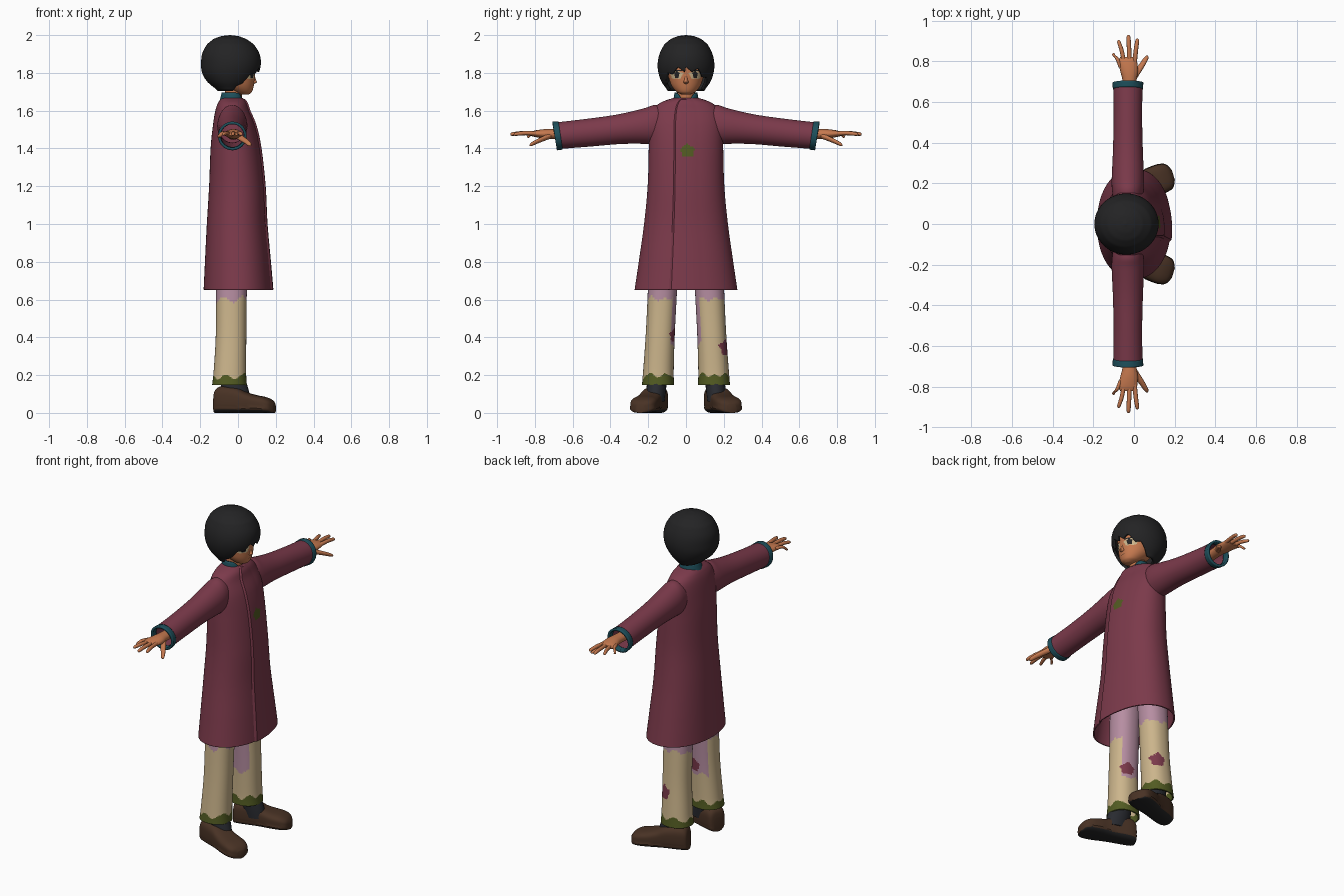
import bpy, bmesh, math
from mathutils import Vector

if "Cube" in bpy.data.objects:
    bpy.data.objects.remove(bpy.data.objects["Cube"])

COLOURS = {
    "maroon": (0.20, 0.042, 0.070), "teal": (0.013, 0.080, 0.107),
    "skin": (0.56, 0.19, 0.078), "black": (0.017, 0.017, 0.018),
    "cream": (0.60, 0.46, 0.26), "lilac": (0.47, 0.27, 0.36),
    "olive": (0.085, 0.105, 0.016), "brown": (0.066, 0.032, 0.018),
    "dark_slate": (0.022, 0.024, 0.030)}
MATS = {}
for n, c in COLOURS.items():
    MATS[n] = bpy.data.materials.new(n)
    MATS[n].diffuse_color = (*c, 1)


def sample(rows, v):
    """Smooth blend through the rows, v from 0 to 1."""
    s = v * (len(rows) - 1)
    i = min(int(s), len(rows) - 2)
    t = s - i
    a, b, c, d = (rows[max(0, min(len(rows) - 1, i + k))] for k in (-1, 0, 1, 2))
    return [0.5 * (2 * q + (r - p) * t + (2 * p - 5 * q + 4 * r - w) * t * t
                   + (3 * q - p - 3 * r + w) * t ** 3) for p, q, r, w in zip(a, b, c, d)]


def spow(x, e):
    return math.copysign(abs(x) ** e, x)


def skin(name, nu, nv, point, colours, rule=None, caps=(True, True), thick=0, angle=40):
    """Closed-around surface from point(angle, v); rule picks a colour per face."""
    bm = bmesh.new()
    rings = [[bm.verts.new(point(2 * math.pi * u / nu, v / nv)) for u in range(nu)]
             for v in range(nv + 1)]
    for a, b in zip(rings, rings[1:]):
        for u in range(nu):
            w = (u + 1) % nu
            bm.faces.new((a[u], a[w], b[w], b[u]))
    for flag, ring in zip(caps, (rings[0], rings[-1])):
        if flag:
            bm.faces.new(ring)
    bmesh.ops.recalc_face_normals(bm, faces=bm.faces)
    if rule:
        for f in bm.faces:
            f.material_index = colours.index(rule(f.calc_center_median(), f.normal))
    me = bpy.data.meshes.new(name)
    bm.to_mesh(me)
    bm.free()
    for c in colours:
        me.materials.append(MATS[c])
    ob = bpy.data.objects.new(name, me)
    bpy.context.collection.objects.link(ob)
    bpy.ops.object.select_all(action='DESELECT')
    ob.select_set(True)
    bpy.context.view_layer.objects.active = ob
    bpy.ops.object.shade_smooth_by_angle(angle=math.radians(angle))
    if thick:
        m = ob.modifiers.new("thickness", 'SOLIDIFY')
        m.thickness, m.offset = thick, -1
    return ob


def upright(rows, e=1.0):
    """Rows: z, centre x, radius x, centre y, radius y."""
    def point(t, v):
        z, cx, rx, cy, ry = sample(rows, v)
        return Vector((cx + rx * spow(math.cos(t), e), cy + ry * spow(math.sin(t), e), z))
    return point


def sideways(rows, s, slant=0.0):
    """Rows: y, centre x, centre z, radius x, radius z; s picks the side."""
    def point(t, v):
        y, cx, cz, rx, rz = sample(rows, v)
        dz = rz * math.sin(t)
        return Vector((cx + rx * math.cos(t), s * (y + slant * dz), cz + dz))
    return point


def blob(a, b, a0, b0, ra, rb):
    """True inside a wobbly oval spot."""
    p, q = (a - a0) / ra, (b - b0) / rb
    return math.hypot(p, q) < 1 + 0.1 * math.sin(5 * math.atan2(q, p))


# Coat body with a front overlap step and an olive stain
COAT = [(.652, 0, .182, 0, .272), (.80, -.003, .172, 0, .25), (1.0, -.007, .158, 0, .222),
        (1.2, -.006, .147, 0, .203), (1.4, -.013, .132, 0, .197), (1.52, -.02, .113, 0, .195),
        (1.6, -.03, .09, 0, .175), (1.642, -.03, .075, 0, .135), (1.668, -.03, .055, 0, .065)]
coat_base = upright(COAT, 0.93)


def coat_point(t, v):
    p = coat_base(t, v)
    s = math.sin(t)
    if math.cos(t) > 0 and -.27 < s < .3 and v < .95:
        p.x += .009 * (.3 - s) / .57
    return p


skin("coat", 144, 136, coat_point, ["maroon", "olive"],
     lambda c, n: "olive" if c.x > 0 and blob(c.y, c.z, .008, 1.388, .035, .032) else "maroon",
     (False, False), .008, 30)

# Neck and collar with a V opening at the front
skin("neck", 24, 6, upright([(1.58, -.03, .045, 0, .045), (1.76, -.02, .045, 0, .045)]), ["skin"])


def collar_point(t, v):
    top = 1.695 - .055 * max(0, math.cos(t)) ** 6
    low = 1.635 - .04 * max(0, math.cos(t)) ** 4
    r = .066 - .010 * v
    return Vector((-.03 + r * math.cos(t) * (1.1 - .1 * v), r * 1.08 * math.sin(t),
                   low + (top - low) * v))


skin("collar", 48, 6, collar_point, ["teal"], None, (False, False), .008)

# Head with eyes and mouth
HEAD = [(1.686, .035, .022, 0, .022), (1.70, .024, .05, 0, .05), (1.735, .002, .082, 0, .078),
        (1.79, -.018, .107, 0, .096), (1.85, -.03, .118, 0, .112), (1.92, -.04, .105, 0, .10),
        (1.96, -.04, .05, 0, .05)]


def face_colour(c, n):
    y = abs(c.y)
    if c.x > .01:
        if blob(y, c.z, .048, 1.792, .013, .019) or (.018 < y < .08 and 1.809 < c.z < 1.815):
            return "black"
        if blob(y, c.z, .05, 1.79, .032, .022):
            return "cream"
        if y < .018 and 1.7235 < c.z < 1.7265:
            return "brown"
    return "skin"


skin("head", 128, 110, upright(HEAD), ["skin", "cream", "black", "brown"], face_colour)
skin("nose", 12, 8, upright([(1.742, .078, .008, 0, .009), (1.75, .086, .014, 0, .014),
                             (1.765, .084, .011, 0, .009), (1.80, .078, .006, 0, .006)]), ["skin"])

# Bobbed hair: each lock runs from the crown to a jagged lower edge
HAIR = [(2.0, -.043, .004, .004), (1.995, -.043, .045, .042), (1.98, -.043, .086, .08),
        (1.95, -.04, .125, .115), (1.90, -.038, .152, .14), (1.85, -.037, .158, .15),
        (1.80, -.04, .15, .146), (1.75, -.042, .118, .128), (1.70, -.042, .062, .095)]


def hair_point(t, v):
    c = math.cos(t)
    edge = 1.825 if c > .95 else 1.705
    for (c0, z0), (c1, z1) in (((.25, 1.705), (.6, 1.77)), ((.6, 1.77), (.95, 1.825))):
        if c0 <= c <= c1:
            edge = z0 + (z1 - z0) * (c - c0) / (c1 - c0)
    if c > .3:
        edge -= .028 * abs((t * 3.4 / math.pi * 2 + .5) % 1 * 2 - 1) - .006
    # Spread samples finely near the crown
    k = 1 - v
    z = 2.0 - (2.0 - edge) * (1 - k ** 1.0) ** 1.6
    for a, b in zip(HAIR, HAIR[1:]):
        if b[0] <= z <= a[0]:
            f = (a[0] - z) / (a[0] - b[0])
            i = HAIR.index(a)
            _, cx, rx, ry = sample(HAIR, (i + f) / (len(HAIR) - 1))
            break
    return Vector((cx + rx * c, ry * math.sin(t), z))


skin("hair", 144, 40, hair_point, ["black"], None, (True, False), .016, 50)

FINGERS = {"little": (-.066, .785, -.100, .842, .0095), "ring": (-.047, .80, -.074, .905, .0105),
           "middle": (-.022, .80, -.027, .930, .011), "index": (.002, .795, .016, .912, .011)}

for s, side in ((1, "left"), (-1, "right")):
    # Sleeve and cuff
    skin(side + "_sleeve", 40, 24, sideways(
        [(.09, -.03, 1.53, .068, .09), (.15, -.03, 1.525, .076, .105), (.21, -.03, 1.518, .08, .094),
         (.35, -.03, 1.502, .074, .078), (.52, -.03, 1.483, .07, .073),
         (.685, -.03, 1.467, .072, .070)], s, .15),
        ["maroon"], None, (True, False), .006)
    skin(side + "_cuff", 40, 4, sideways(
        [(.664, -.03, 1.468, .074, .074), (.695, -.03, 1.466, .076, .076)], s, .15),
        ["teal"], None, (False, False), .014)

    # Hand, fingers and thumb
    skin(side + "_palm", 24, 14, sideways(
        [(.60, -.025, 1.472, .032, .026), (.70, -.022, 1.476, .034, .026),
         (.75, -.024, 1.477, .043, .025), (.80, -.031, 1.478, .046, .017),
         (.822, -.031, 1.477, .036, .010)], s), ["skin"])
    for n, (x0, y0, x1, y1, r) in FINGERS.items():
        z1 = 1.462 if n == "little" else 1.474
        skin(f"{side}_{n}_finger", 12, 10, sideways(
            [(y0 - .015, x0, 1.479, r, r), ((y0 + y1) / 2, (x0 + x1) / 2, 1.481, r, r),
             (y1 - .010, x1, z1 + .002, r * .85, r * .85), (y1, x1, z1, r * .25, r * .25)], s), ["skin"])
    skin(side + "_thumb", 12, 10, sideways(
        [(.715, -.005, 1.468, .018, .016), (.755, .020, 1.452, .019, .014),
         (.795, .047, 1.434, .015, .012), (.818, .060, 1.422, .012, .010),
         (.828, .064, 1.417, .004, .004)], s), ["skin"])

    # Trouser leg: lilac top and inner side, cream below, patches and a muddy hem
    def leg_colour(c, n):
        wave = .012 * math.sin(c.x * 70) + .008 * math.sin(c.y * 95)
        if c.z < .195 + wave:
            return "olive"
        if s > 0 and n.y > 0 and blob(c.x, c.z, .0, .345, .036, .042):
            return "maroon"
        if s < 0 and n.y > 0 and blob(c.x, c.z, -.01, .41, .038, .036):
            return "maroon"
        if c.z > .6 + wave or (n.y * s < -.72 and c.z > .36 + wave):
            return "lilac"
        return "cream"

    skin(side + "_trouser_leg", 72, 100, upright(
        [(.148, -.045, .092, s * .148, .085), (.22, -.043, .086, s * .146, .081),
         (.40, -.037, .081, s * .137, .077), (.60, -.035, .081, s * .127, .077),
         (.95, -.03, .085, s * .11, .08)], .9),
        ["cream", "lilac", "olive", "maroon"], leg_colour, (False, True), .008)

    # Sock
    skin(side + "_sock", 24, 6, upright(
        [(.06, -.005, .075, s * .165, .052), (.13, -.018, .072, s * .157, .052),
         (.22, -.035, .06, s * .15, .052)]), ["dark_slate"])

    # Boot turned outward, with a dark underside
    BOOT = [(-.128, .030, .085), (-.118, .050, .125), (-.08, .060, .142), (0, .062, .132),
            (.05, .064, .108), (.10, .070, .094), (.15, .070, .084), (.185, .056, .068),
            (.203, .024, .048)]
    turn = math.radians(18) * s

    def boot_point(t, v):
        d, w, h = sample(BOOT, v)
        y = w * spow(math.cos(t), .7)
        z = h / 2 + h / 2 * spow(math.sin(t), .6)
        if z < .028:
            y *= 1.06
        return Vector((d * math.cos(turn) - y * math.sin(turn),
                       s * .18 + d * math.sin(turn) + y * math.cos(turn), z))

    skin(side + "_boot", 48, 40, boot_point, ["brown", "black"],
         lambda c, n: "black" if n.z < -.6 and c.z < .03 else "brown")

for m in bpy.data.materials:
    if m.users and not m.is_grease_pencil:
        m.use_nodes = True
        m.node_tree.nodes["Principled BSDF"].inputs["Base Color"].default_value = m.diffuse_color
